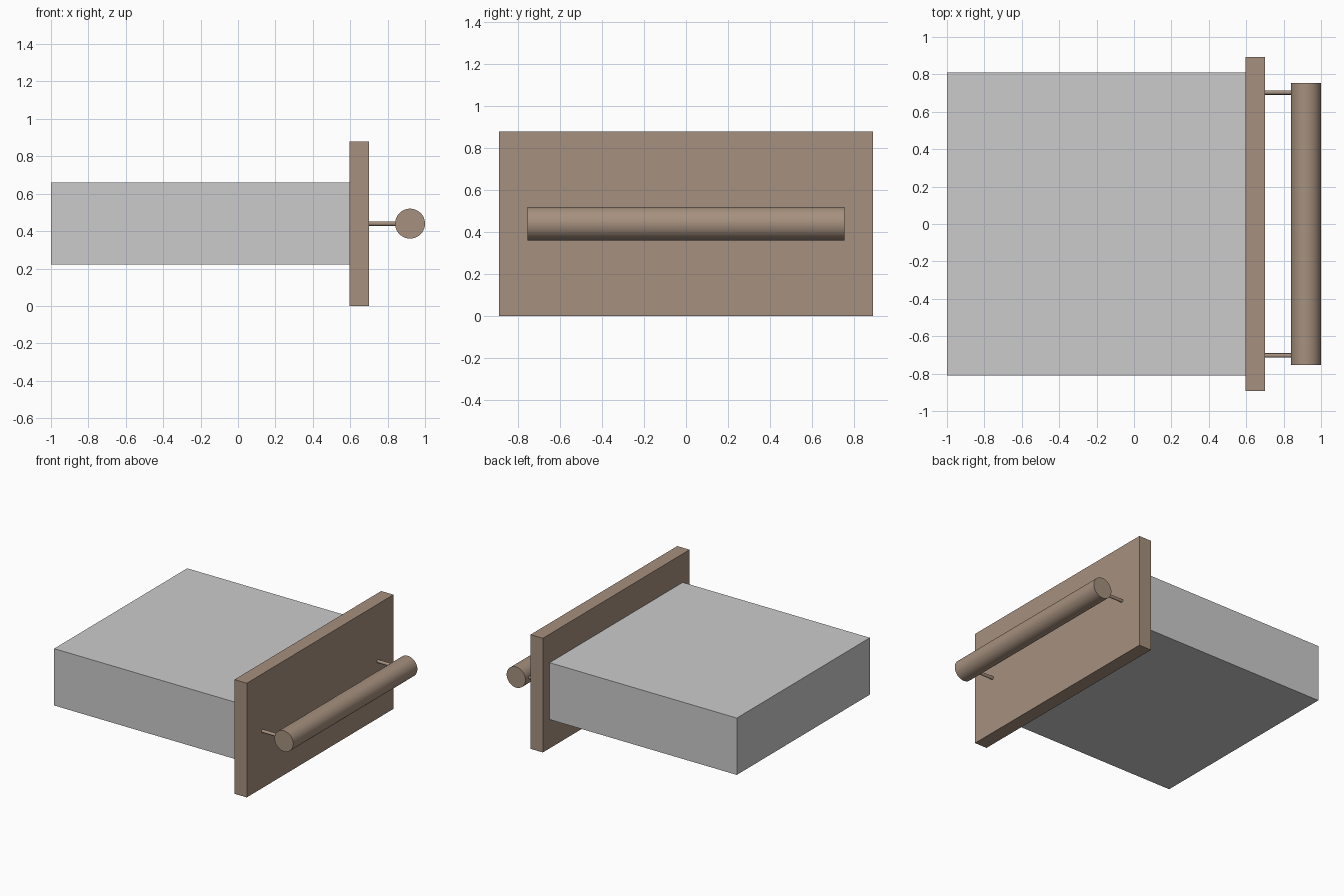
import bpy, math

if "Cube" in bpy.data.objects:
    bpy.data.objects.remove(bpy.data.objects["Cube"])

brown = bpy.data.materials.new("brown_front")
brown.diffuse_color = (0.38, 0.28, 0.21, 1)
brown.use_nodes = True
brown.node_tree.nodes["Principled BSDF"].inputs["Base Color"].default_value = brown.diffuse_color


def box(name, lo, hi, mat=None):
    """Box between two opposite corners."""
    center = [(a + b) / 2 for a, b in zip(lo, hi)]
    bpy.ops.mesh.primitive_cube_add(size=1, location=center)
    ob = bpy.context.object
    ob.name = name
    ob.scale = [b - a for a, b in zip(lo, hi)]
    bpy.ops.object.transform_apply(location=False, rotation=False, scale=True)
    if mat:
        ob.data.materials.append(mat)
    return ob


def rod(name, radius, length, center, rotation, sides, mat):
    """Smooth round bar with sharp end caps."""
    bpy.ops.mesh.primitive_cylinder_add(vertices=sides, radius=radius, depth=length,
                                        location=center, rotation=rotation)
    ob = bpy.context.object
    ob.name = name
    bpy.ops.object.shade_smooth_by_angle(angle=math.radians(35))
    ob.data.materials.append(mat)
    return ob


# Drawer body and front panel
box("drawer_body", (-1.0, -0.81, 0.222), (0.595, 0.81, 0.66))
box("front_panel", (0.595, -0.893, 0.0), (0.70, 0.893, 0.88), brown)

# Handle bar along y, held by two thin pins
handle_z = 0.44
rod("handle_bar", 0.08, 1.51, (0.92, 0, handle_z), (math.pi / 2, 0, 0), 48, brown)
for side, label in ((-1, "left"), (1, "right")):
    rod("handle_pin_" + label, 0.012, 0.17, (0.775, side * 0.703, handle_z),
        (0, math.pi / 2, 0), 24, brown)
